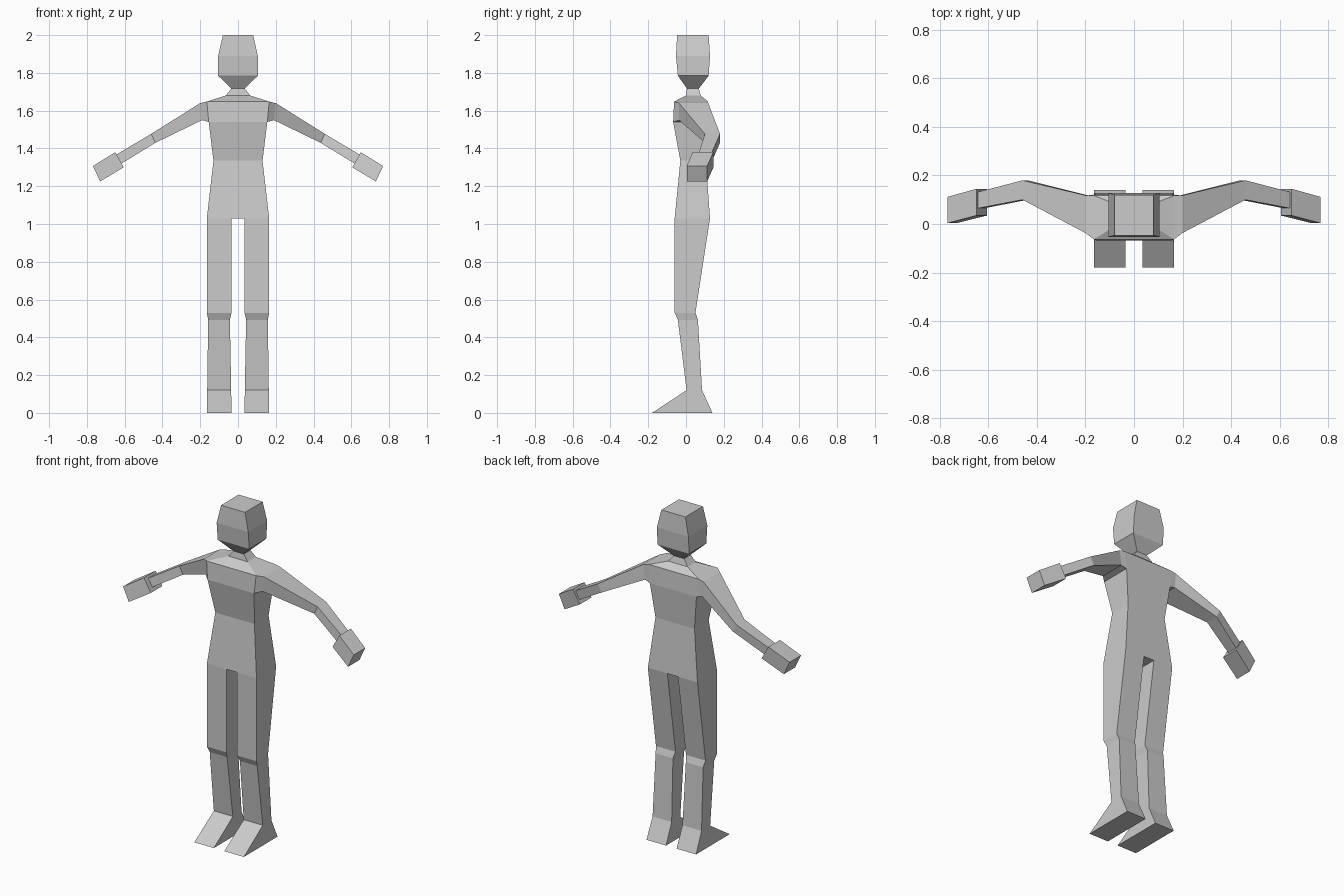
import bpy
import bmesh

cube = bpy.data.objects.get("Cube")
if cube:
    bpy.data.objects.remove(cube, do_unlink=True)

# Single plain clay colour
clay = bpy.data.materials.new("light_grey")
clay.use_nodes = True
grey = (0.6, 0.6, 0.6, 1)
clay.diffuse_color = grey
clay.node_tree.nodes["Principled BSDF"].inputs["Base Color"].default_value = grey


def loft(name, rings, cap_start=True, cap_end=True):
    """Skin four-cornered rings into a flat-shaded solid."""
    bm = bmesh.new()
    loops = [[bm.verts.new(p) for p in ring] for ring in rings]
    for a, b in zip(loops, loops[1:]):
        for i in range(4):
            j = (i + 1) % 4
            bm.faces.new((a[i], a[j], b[j], b[i]))
    # Ends stay closed for the normal pass, then joined ends are opened
    start = bm.faces.new(loops[0][::-1])
    end = bm.faces.new(loops[-1])
    bmesh.ops.recalc_face_normals(bm, faces=bm.faces)
    hidden = [f for f, keep in ((start, cap_start), (end, cap_end)) if not keep]
    if hidden:
        bmesh.ops.delete(bm, geom=hidden, context='FACES_ONLY')
    mesh = bpy.data.meshes.new(name)
    bm.to_mesh(mesh)
    bm.free()
    mesh.materials.append(clay)
    obj = bpy.data.objects.new(name, mesh)
    bpy.context.collection.objects.link(obj)
    return obj


def level(x0, x1, front, back, z):
    """Horizontal ring."""
    return [(x0, front, z), (x1, front, z), (x1, back, z), (x0, back, z)]


def slice_of_arm(side, top, bottom, front, back):
    """Upright ring across an arm; top and bottom are (x, z)."""
    (xt, zt), (xb, zb) = top, bottom
    return [(side * xt, front, zt), (side * xt, back, zt),
            (side * xb, back, zb), (side * xb, front, zb)]


# Torso, from hips to base of neck: half width, front, back, height
torso = [(0.165, -0.06, 0.127, 1.03), (0.13, -0.03, 0.105, 1.335),
         (0.155, -0.068, 0.122, 1.54), (0.165, -0.063, 0.117, 1.648),
         (0.065, 0.0, 0.078, 1.68)]
loft("torso", [level(-w, w, f, b, z) for w, f, b, z in torso], cap_end=False)

# Neck and head
head = [(0.065, 0.0, 0.078, 1.68), (0.035, 0.005, 0.068, 1.717),
        (0.105, -0.043, 0.12, 1.785), (0.105, -0.053, 0.127, 1.89),
        (0.08, -0.047, 0.12, 2.0)]
loft("neck_and_head", [level(-w, w, f, b, z) for w, f, b, z in head],
     cap_start=False)

for label, side in (("left", 1), ("right", -1)):
    # Leg from hip through knee to wedge foot: inner, outer, front, back, height
    leg = [(0.035, 0.165, -0.06, 0.127, 1.03), (0.035, 0.165, -0.06, 0.05, 0.53),
           (0.043, 0.158, -0.043, 0.063, 0.493), (0.036, 0.163, 0.003, 0.085, 0.12),
           (0.035, 0.165, -0.18, 0.14, 0.0)]
    loft(label + "_leg", [level(side * i, side * o, f, b, z)
                          for i, o, f, b, z in leg], cap_start=False)

    # Arm: chest, shoulder, elbow, wrist
    shoulder = slice_of_arm(side, (0.2, 1.64), (0.19, 1.55), -0.037, 0.118)
    chest = [(side * 0.165, -0.063, 1.648), (side * 0.165, 0.117, 1.648),
             (side * 0.155, 0.122, 1.54), (side * 0.155, -0.068, 1.54)]
    elbow = slice_of_arm(side, (0.46, 1.477), (0.437, 1.43), 0.1, 0.18)
    wrist = slice_of_arm(side, (0.643, 1.368), (0.617, 1.32), 0.065, 0.132)
    loft(label + "_arm", [chest, shoulder, elbow, wrist],
         cap_start=False, cap_end=False)

    # Block hand
    loft(label + "_hand", [
        slice_of_arm(side, (0.65, 1.38), (0.605, 1.3), 0.035, 0.145),
        slice_of_arm(side, (0.768, 1.307), (0.73, 1.225), 0.004, 0.112)])
